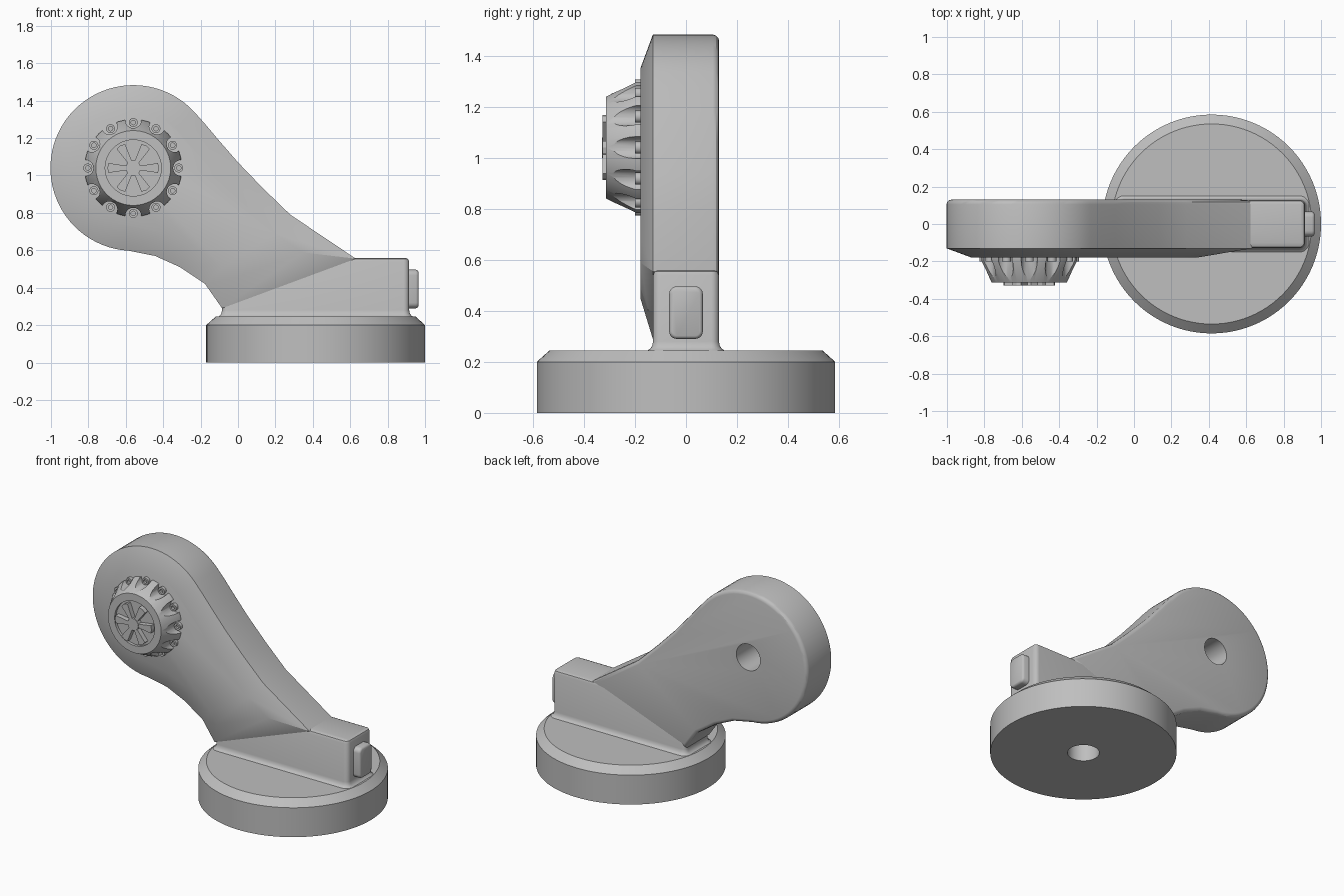
import bpy, bmesh, math
from mathutils import Matrix, Vector

cube = bpy.data.objects.get("Cube")
if cube:
    bpy.data.objects.remove(cube)

grey = bpy.data.materials.new("plain grey")
grey.use_nodes = True
grey.diffuse_color = (0.52, 0.52, 0.52, 1)
grey.node_tree.nodes["Principled BSDF"].inputs["Base Color"].default_value = grey.diffuse_color

HEAD = Vector((-0.56, 0, 1.04))
TO_FRONT = Matrix.Translation(HEAD) @ Matrix.Rotation(math.pi / 2, 4, 'X')
TO_SIDE = Matrix.Rotation(math.pi / 2, 4, 'Y')


def finish(name, bm, matrix=Matrix()):
    bmesh.ops.recalc_face_normals(bm, faces=bm.faces)
    mesh = bpy.data.meshes.new(name)
    bm.to_mesh(mesh)
    bm.free()
    mesh.transform(matrix)
    mesh.materials.append(grey)
    obj = bpy.data.objects.new(name, mesh)
    bpy.context.collection.objects.link(obj)
    return obj


def add_loft(bm, rings):
    """Skin a stack of equal rings and cap both ends."""
    loops = [[bm.verts.new(p) for p in ring] for ring in rings]
    n = len(loops[0])
    for a, b in zip(loops, loops[1:]):
        for i in range(n):
            j = (i + 1) % n
            bm.faces.new((a[i], a[j], b[j], b[i]))
    bm.faces.new(loops[0])
    bm.faces.new(loops[-1])


def circle(r, z, n=64, cx=0, cy=0):
    return [(cx + r * math.cos(t * math.tau / n), cy + r * math.sin(t * math.tau / n), z)
            for t in range(n)]


def rounded_rect(hx, hy, r, z, cx=0, cy=0, steps=5):
    pts = []
    for q, (sx, sy) in enumerate(((1, 1), (-1, 1), (-1, -1), (1, -1))):
        for k in range(steps + 1):
            a = (q + k / steps) * math.pi / 2
            pts.append((cx + sx * (hx - r) + r * math.cos(a),
                        cy + sy * (hy - r) + r * math.sin(a), z))
    return pts


def loft(name, rings, matrix=Matrix()):
    bm = bmesh.new()
    add_loft(bm, rings)
    return finish(name, bm, matrix)


def select_only(obj):
    bpy.ops.object.select_all(action='DESELECT')
    obj.select_set(True)
    bpy.context.view_layer.objects.active = obj


def cut(obj, cutter):
    mod = obj.modifiers.new("cut", 'BOOLEAN')
    mod.operation = 'DIFFERENCE'
    mod.solver = 'EXACT'
    mod.object = cutter
    cutter.hide_render = True
    select_only(obj)
    bpy.ops.object.modifier_apply(modifier=mod.name)
    bpy.data.objects.remove(cutter)


def smooth(obj, angle=30):
    select_only(obj)
    bpy.ops.object.shade_smooth_by_angle(angle=math.radians(angle))


# Round base with a blind hole underneath
smooth(loft("base", [circle(r, z, 96, 0.415) for r, z in
                     ((0.1, 0.2), (0.1, 0), (0.585, 0), (0.585, 0.2), (0.535, 0.245))]))

# Foot block with a flared fillet at the base and softened top
smooth(loft("foot_block", [rounded_rect(0.5 + o, 0.129 + o, 0.03 + o, z, 0.415) for z, o in
                           ((0.24, 0.03), (0.25, 0.013), (0.262, 0.004), (0.28, 0),
                            (0.54, 0), (0.554, -0.006), (0.56, -0.02))]), 40)

# Arm: round head flowing into a curved neck, wide chamfer on the front
outline = []
for k in range(49):
    a = math.radians(42 + 225 * k / 48)
    outline.append((HEAD.x + 0.443 * math.cos(a), HEAD.z + 0.443 * math.sin(a)))
outline += [(-0.444, 0.57), (-0.31, 0.51), (-0.176, 0.42), (-0.085, 0.29), (0.63, 0.555),
            (0.28, 0.79), (0.13, 0.935), (0, 1.07), (-0.1, 1.185), (-0.176, 1.275)]
bm = bmesh.new()
add_loft(bm, [[(x, y, z) for x, z in outline] for y in (-0.13, 0.13)])
bmesh.ops.recalc_face_normals(bm, faces=bm.faces)
front = [f for f in bm.faces if f.normal.y < -0.9]
bmesh.ops.inset_region(bm, faces=front, thickness=0.13, use_even_offset=True)
bmesh.ops.translate(bm, verts=front[0].verts, vec=(0, -0.048, 0))
rim = [e for e in bm.edges if all(v.co.y > 0.12 for v in e.verts)]
bmesh.ops.bevel(bm, geom=rim, offset=0.025, segments=3, profile=0.5, affect='EDGES')
arm = finish("arm", bm)
cut(arm, loft("arm_hole_cutter", [circle(0.09, z, 40) for z in (-0.3, 0.07)], TO_FRONT))
smooth(arm)

# Side button
smooth(loft("side_button", [rounded_rect(0.103 - o, 0.066 - o, 0.03 - o, x, -0.393)
                            for x, o in ((0.88, 0), (0.952, 0), (0.961, 0.004), (0.965, 0.012))],
            TO_SIDE), 40)

# Knob with a recessed face and scalloped rim
knob = loft("knob", [circle(r, h, 96) for r, h in
                     ((0.26, 0.17), (0.26, 0.195), (0.2, 0.313), (0.15, 0.313), (0.15, 0.295))],
            TO_FRONT)
bm = bmesh.new()
pins = bmesh.new()
for k in range(12):
    a = k * math.tau / 12
    c, s = math.cos(a), math.sin(a)
    add_loft(bm, [circle(0.043, h, 20, 0.256 * c, 0.256 * s) for h in (0.15, 0.35)])
    # Small hollow pin in each scallop
    add_loft(pins, [circle(r, h, 16, 0.243 * c, 0.243 * s) for r, h in
                    ((0.024, 0.17), (0.024, 0.2), (0.012, 0.2), (0.012, 0.185))])
cut(knob, finish("scallop_cutter", bm, TO_FRONT))
smooth(knob)
smooth(finish("knob_pins", pins, TO_FRONT))

# Hub and six flared spokes
smooth(loft("knob_hub", [circle(0.04, h, 32) for h in (0.29, 0.33)], TO_FRONT))
bm = bmesh.new()
for k in range(6):
    turn = Matrix.Rotation(k * math.tau / 6, 4, 'Z')
    add_loft(bm, [[turn @ Vector((x, y, h)) for x, y in
                   ((0.03, -0.011), (0.132, -0.026), (0.138, 0), (0.132, 0.026), (0.03, 0.011))]
                  for h in (0.29, 0.328)])
finish("knob_spokes", bm, TO_FRONT)
